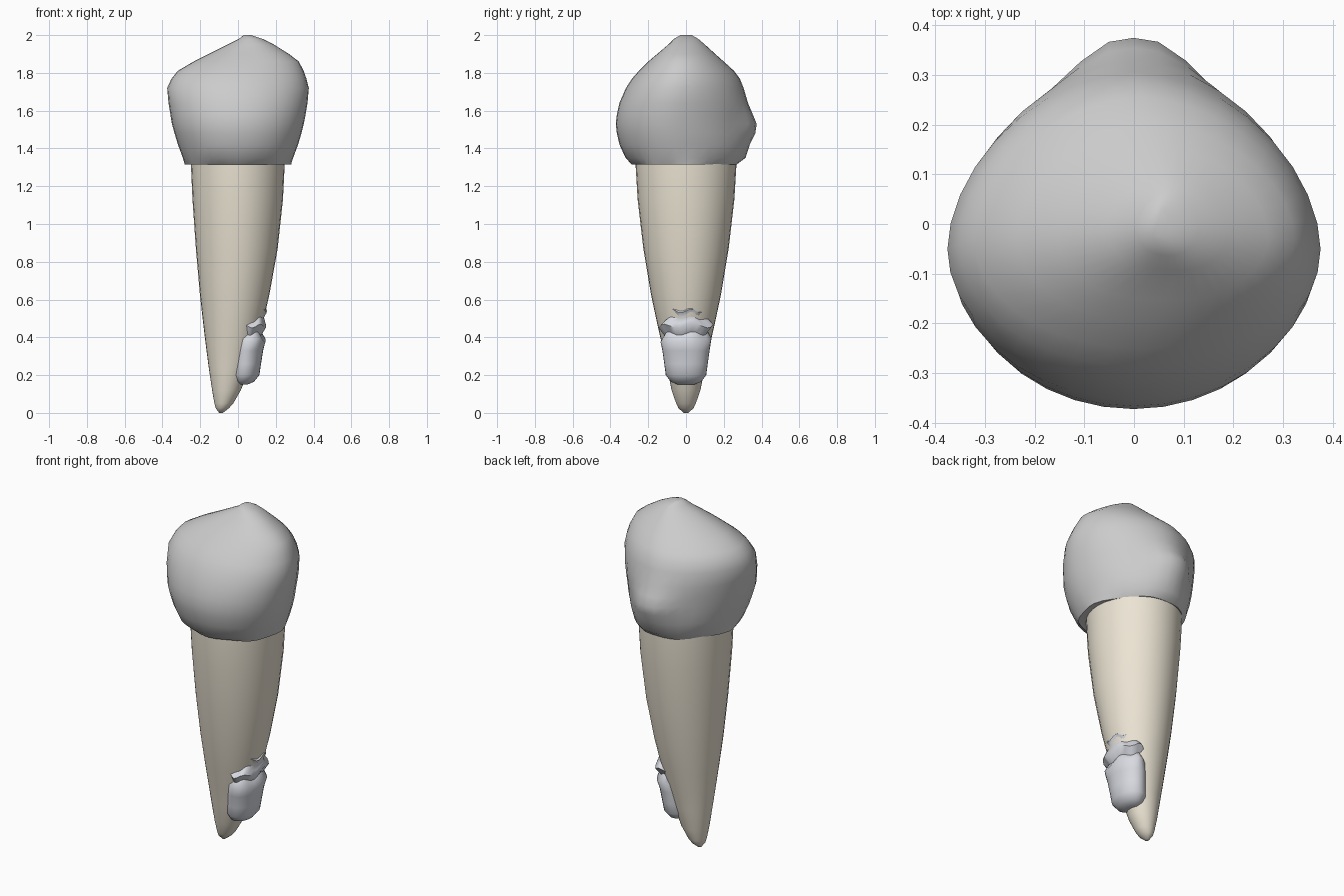
import bpy, bmesh, math


def material(name, rgb):
    m = bpy.data.materials.new(name)
    m.diffuse_color = (*rgb, 1)
    return m


def spow(v, e):
    return math.copysign(abs(v) ** e, v)


def loft(name, rings, sides, mat, shift=0.0, back_power=2.0, adjust=None):
    """Skin closed cross-sections: (z, x_min, x_max, y_min, y_max)."""
    bm = bmesh.new()
    loops = []
    for i, (z, x0, x1, y0, y1) in enumerate(rings):
        cx, rx = (x0 + x1) / 2, (x1 - x0) / 2
        cy = (y0 + y1) / 2 - shift * (y1 - y0)
        loop = []
        for k in range(sides):
            a = math.tau * k / sides
            c, s = math.cos(a), math.sin(a)
            e = 2 / back_power if s > 0 else 1.0
            x = cx + rx * spow(c, e)
            y = cy + (y1 - cy if s > 0 else cy - y0) * spow(s, e)
            p = (x, y, z)
            loop.append(bm.verts.new(adjust(p, i, a) if adjust else p))
        loops.append(loop)
    for lo, hi in zip(loops, loops[1:]):
        for k in range(sides):
            n = (k + 1) % sides
            bm.faces.new((lo[k], lo[n], hi[n], hi[k]))
    bm.faces.new(loops[0][::-1])
    bm.faces.new(loops[-1])
    me = bpy.data.meshes.new(name)
    bm.to_mesh(me)
    bm.free()
    me.materials.append(mat)
    ob = bpy.data.objects.new(name, me)
    bpy.context.collection.objects.link(ob)
    bpy.context.view_layer.objects.active = ob
    ob.select_set(True)
    bpy.ops.object.shade_smooth_by_angle(angle=math.radians(50))
    ob.select_set(False)
    return ob


enamel = material("enamel", (0.92, 0.915, 0.895))
dentine = material("dentine", (0.84, 0.78, 0.66))
deposit = material("deposit", (0.68, 0.70, 0.75))


# Crown: swelling body closing to a blade-like cusp
def crown_detail(p, i, a):
    x, y, z = p
    if i == 1:  # scalloped gum margin
        w = 1 + 0.025 * math.sin(7 * a)
        x, y = x * w, y * w
    if y > 0:  # bulge low on the back
        y += 0.045 * math.exp(-(x / 0.12) ** 4 - ((z - 1.52) / 0.075) ** 2)
    # shallow dimple in front of the cusp
    if y < 0:
        y += 0.02 * math.exp(-((x - 0.05) / 0.08) ** 2 - ((z - 1.93) / 0.03) ** 2)
    return x, y, z


crown = [
    (1.32, -0.24, 0.24, -0.26, 0.26),
    (1.315, -0.28, 0.28, -0.28, 0.275),
    (1.35, -0.292, 0.292, -0.32, 0.315),
    (1.42, -0.318, 0.318, -0.352, 0.33),
    (1.48, -0.336, 0.336, -0.366, 0.333),
    (1.53, -0.35, 0.348, -0.372, 0.33),
    (1.58, -0.358, 0.358, -0.366, 0.33),
    (1.64, -0.368, 0.368, -0.353, 0.325),
    (1.72, -0.375, 0.375, -0.318, 0.305),
    (1.77, -0.352, 0.362, -0.285, 0.285),
    (1.81, -0.32, 0.348, -0.25, 0.255),
    (1.86, -0.235, 0.322, -0.2, 0.2),
    (1.90, -0.155, 0.27, -0.16, 0.155),
    (1.95, -0.055, 0.19, -0.105, 0.10),
    (1.98, 0.005, 0.13, -0.065, 0.065),
    (2.00, 0.03, 0.07, -0.03, 0.03),
]
loft("crown", crown, 36, enamel, 0.07, 1.8, crown_detail)

# Root: tapering cone leaning towards -x at the tip
root = [
    (0.00, -0.10, -0.08, 0.012), (0.025, -0.118, -0.048, 0.04),
    (0.05, -0.125, -0.025, 0.052), (0.12, -0.137, 0.015, 0.076),
    (0.24, -0.155, 0.062, 0.10), (0.34, -0.168, 0.092, 0.122),
    (0.47, -0.184, 0.13, 0.152), (0.63, -0.202, 0.167, 0.186),
    (0.87, -0.223, 0.21, 0.226), (1.13, -0.241, 0.238, 0.256),
    (1.33, -0.25, 0.248, 0.268), (1.40, -0.25, 0.248, 0.268),
]
loft("root", [(z, a, b, -y, y) for z, a, b, y in root], 32, dentine)

# Deposit: ragged lump on the +x side near the tip of the root
lump = [
    (0.15, 0.0, 0.05, 0.045), (0.165, -0.025, 0.085, 0.08),
    (0.20, -0.04, 0.113, 0.107), (0.26, -0.035, 0.122, 0.115),
    (0.33, -0.03, 0.133, 0.125), (0.385, -0.02, 0.147, 0.135),
    (0.42, 0.0, 0.125, 0.115), (0.46, 0.0, 0.149, 0.145),
    (0.485, 0.02, 0.142, 0.12), (0.51, 0.04, 0.136, 0.08),
    (0.54, 0.05, 0.153, 0.09), (0.555, 0.06, 0.14, 0.05),
]


def ragged(p, i, a):
    return p[0], p[1], p[2] + (0.01 * math.sin(5 * a) if i > 4 else 0)


loft("deposit", [(z, a, b, -y, y) for z, a, b, y in lump], 28, deposit, adjust=ragged)
